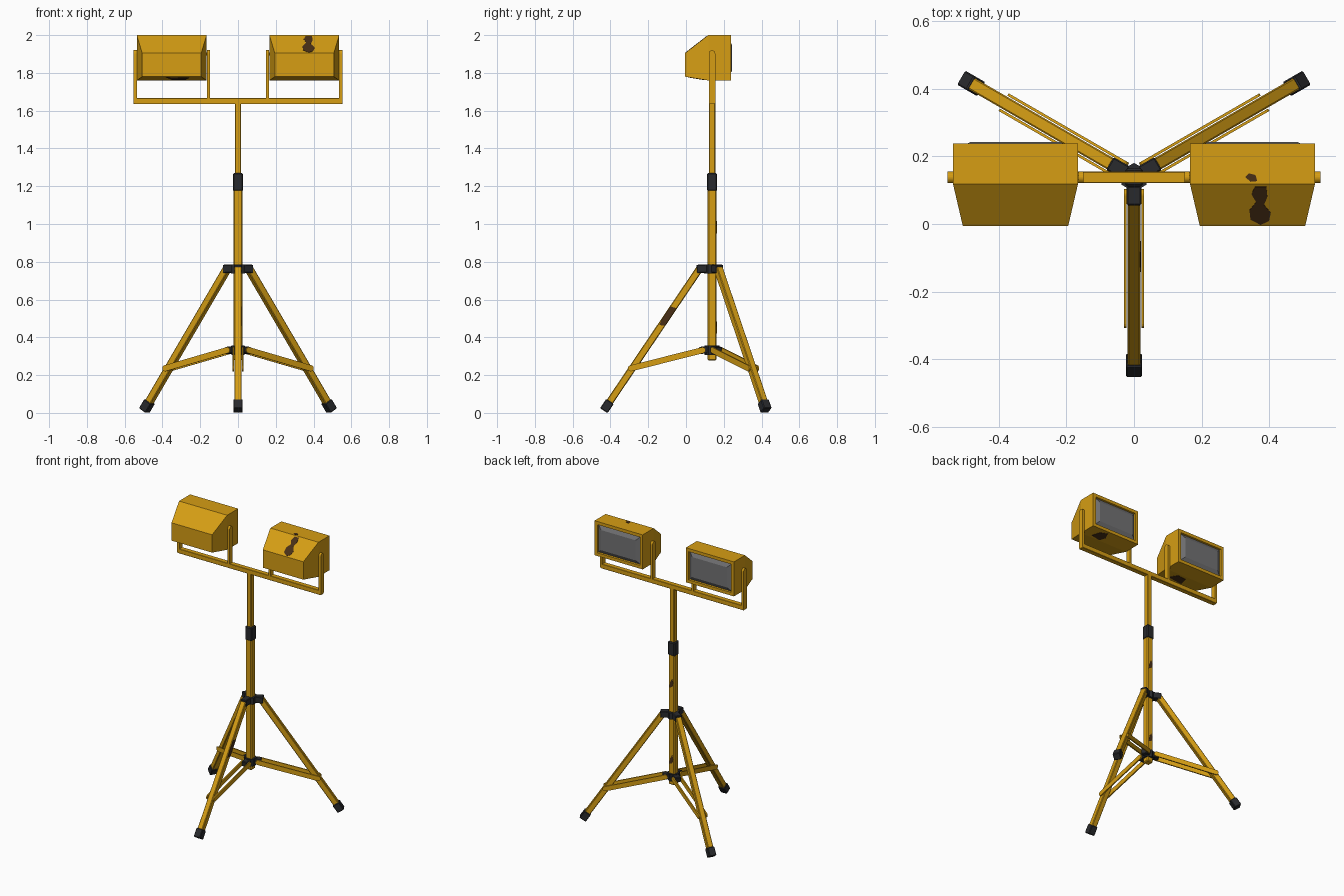
import bpy, bmesh, math
from mathutils import Vector, Matrix

if "Cube" in bpy.data.objects:
    bpy.data.objects.remove(bpy.data.objects["Cube"])

CY = 0.138  # mast position in y


def material(name, col):
    m = bpy.data.materials.new(name)
    m.diffuse_color = (*col, 1)
    m.use_nodes = True
    m.node_tree.nodes["Principled BSDF"].inputs["Base Color"].default_value = m.diffuse_color
    return m


YELLOW = material("yellow_paint", (0.67, 0.34, 0.007))
BLACK = material("black_plastic", (0.022, 0.023, 0.026))
GLASS = material("grey_glass", (0.17, 0.17, 0.175))
RUST = material("brown_rust", (0.065, 0.028, 0.008))


def finish(name, bm, mat):
    bmesh.ops.recalc_face_normals(bm, faces=bm.faces[:])
    me = bpy.data.meshes.new(name)
    bm.to_mesh(me)
    bm.free()
    me.materials.append(mat)
    ob = bpy.data.objects.new(name, me)
    bpy.context.collection.objects.link(ob)
    return ob


def frame(p, q, side):
    """Matrix with z along p->q and x along side, origin at the middle."""
    z = (q - p).normalized()
    y = z.cross(side).normalized()
    x = y.cross(z)
    m = Matrix((x, y, z)).transposed().to_4x4()
    m.translation = (p + q) / 2
    return m


def beam(name, p, q, w, d, mat, side=(1, 0, 0), bevel=0.004):
    p, q = Vector(p), Vector(q)
    bm = bmesh.new()
    bmesh.ops.create_cube(bm, size=1)
    bmesh.ops.scale(bm, vec=(w, d, (q - p).length), verts=bm.verts)
    if bevel:
        bmesh.ops.bevel(bm, geom=bm.edges[:], offset=bevel, segments=1, affect='EDGES')
    bm.transform(frame(p, q, Vector(side)))
    return finish(name, bm, mat)


def strap(name, p, q, thick, width, mat, side, round_start=True):
    """Flat bar with round ends; p and q are the end centres."""
    p, q = Vector(p), Vector(q)
    h, r = (q - p).length / 2, width / 2
    arc = [math.pi * i / 8 for i in range(9)]
    pts = [(r * math.cos(a), h + r * math.sin(a)) for a in arc]
    if round_start:
        pts += [(-r * math.cos(a), -h - r * math.sin(a)) for a in arc]
    else:
        pts += [(-r, -h), (r, -h)]
    bm = bmesh.new()
    f = bm.faces.new([bm.verts.new((-thick / 2, y, z)) for y, z in pts])
    ext = bmesh.ops.extrude_face_region(bm, geom=[f])
    bmesh.ops.translate(bm, vec=(thick, 0, 0),
                        verts=[v for v in ext["geom"] if isinstance(v, bmesh.types.BMVert)])
    bm.transform(frame(p, q, Vector(side)))
    return finish(name, bm, mat)


def loft(name, x, rings, mat):
    """Rectangular rings (y, half width, z low, z high) joined and capped."""
    bm = bmesh.new()
    loops = [[bm.verts.new((x + sx * hw, y, z)) for sx, z in ((-1, a), (1, a), (1, b), (-1, b))]
             for y, hw, a, b in rings]
    for A, B in zip(loops, loops[1:]):
        for i in range(4):
            j = (i + 1) % 4
            bm.faces.new((A[i], A[j], B[j], B[i]))
    bm.faces.new(loops[0])
    bm.faces.new(loops[-1])
    return finish(name, bm, mat)


def rust(name, origin, u, v, pts):
    """Thin paint-wear plate lying on a surface."""
    o, u, v = Vector(origin), Vector(u).normalized(), Vector(v).normalized()
    n = u.cross(v)
    bm = bmesh.new()
    f = bm.faces.new([bm.verts.new(o + u * a + v * b - n * 0.001) for a, b in pts])
    ext = bmesh.ops.extrude_face_region(bm, geom=[f])
    bmesh.ops.translate(bm, vec=n * 0.0025,
                        verts=[w for w in ext["geom"] if isinstance(w, bmesh.types.BMVert)])
    return finish(name, bm, RUST)


# telescopic mast
beam("lower_mast", (0, CY, 0.277), (0, CY, 1.19), 0.047, 0.047, YELLOW, bevel=0.006)
beam("upper_mast", (0, CY, 1.15), (0, CY, 1.64), 0.034, 0.034, YELLOW)
beam("mast_collar", (0, CY, 1.174), (0, CY, 1.27), 0.053, 0.053, BLACK, bevel=0.006)

# hubs around the mast
for name, z, h, r in (("upper_hub", 0.762, 0.046, 0.043), ("lower_hub", 0.332, 0.05, 0.04)):
    bm = bmesh.new()
    bmesh.ops.create_cone(bm, cap_ends=True, segments=6, radius1=r, radius2=r, depth=h)
    bm.transform(Matrix.Translation((0, CY, z)))
    finish(name, bm, BLACK)

# three legs with feet, hub lugs and paired braces
for n, deg in (("front", -90), ("right", 30), ("left", 150)):
    a = math.radians(deg)
    d = Vector((math.cos(a), math.sin(a), 0))
    s = Vector((-math.sin(a), math.cos(a), 0))

    def at(r, z, off=0.0):
        return Vector((0, CY, z)) + d * r + s * off

    axis = (at(0.557, 0.036) - at(0.065, 0.765)).normalized()
    foot = at(0.557, 0.036)
    beam(n + "_leg", at(0.065, 0.765), foot, 0.038, 0.038, YELLOW, s)
    beam(n + "_foot", foot - axis * 0.03, foot + axis * 0.029, 0.048, 0.048, BLACK, s)
    beam(n + "_upper_lug", at(0.025, 0.764), at(0.082, 0.762), 0.044, 0.044, BLACK, s)
    beam(n + "_lower_lug", at(0.02, 0.335), at(0.068, 0.33), 0.044, 0.038, BLACK, s)
    for k in (-1, 1):
        strap(f"{n}_brace_{'a' if k < 0 else 'b'}", at(0.05, 0.332, k * 0.026),
              at(0.43, 0.236, k * 0.026), 0.008, 0.032, YELLOW, s)

# cross bar and lamp brackets
beam("cross_bar", (-0.552, CY, 1.65), (0.552, CY, 1.65), 0.034, 0.032, YELLOW, (0, 1, 0), 0.002)
for sx, n in ((-1, "left"), (1, "right")):
    for x, part in ((0.544, "outer"), (0.157, "inner")):
        strap(f"{n}_{part}_bracket", (sx * x, CY, 1.64), (sx * x, CY, 1.903),
              0.016, 0.034, YELLOW, (1, 0, 0), False)
        inner = 0.53 if part == "outer" else 0.17
        beam(f"{n}_{part}_pivot", (sx * x, CY, 1.9), (sx * inner, CY, 1.9),
             0.015, 0.015, YELLOW, (0, 1, 0), 0)
    # lamp housing: tapered shell with recessed front, and bulging glass
    loft(n + "_lamp_housing", sx * 0.351,
         [(-0.006, 0.156, 1.78, 1.904), (0.118, 0.185, 1.76, 2.0), (0.239, 0.185, 1.76, 2.0),
          (0.239, 0.163, 1.782, 1.978), (0.222, 0.16, 1.785, 1.975)], YELLOW)
    loft(n + "_lamp_glass", sx * 0.351,
         [(0.221, 0.16, 1.785, 1.975), (0.229, 0.16, 1.785, 1.975),
          (0.243, 0.133, 1.81, 1.95)], GLASS)

# worn paint patches
rust("lamp_top_rust", (0.37, -0.006, 1.904), (1, 0, 0), (0, 0.124, 0.096),
     [(0.005, 0.005), (0.03, 0.02), (0.035, 0.05), (0.015, 0.08), (0.025, 0.11), (0.022, 0.148),
      (-0.012, 0.148), (-0.022, 0.12), (-0.008, 0.09), (-0.028, 0.06), (-0.025, 0.025)])
rust("lamp_roof_rust", (0.345, 0.137, 2.0), (1, 0, 0), (0, 1, 0),
     [(-0.015, 0.002), (0.0, -0.012), (0.02, -0.01), (0.015, 0.008), (-0.005, 0.013)])
rust("right_lamp_under_rust", (0.42, 0.17, 1.76), (0, 1, 0), (1, 0, 0),
     [(-0.045, -0.03), (0.0, -0.045), (0.05, -0.02), (0.03, 0.03), (-0.03, 0.045)])
rust("left_lamp_under_rust", (-0.32, 0.0, 1.779), (0, 0.124, -0.02), (1, 0, 0),
     [(0.01, -0.06), (0.09, -0.03), (0.1, 0.04), (0.03, 0.06)])
down = (0, -0.492, -0.729)
rust("front_leg_rust", (0.019, CY - 0.235, 0.513), down, (0, -0.729, 0.492),
     [(-0.06, -0.015), (0.05, -0.017), (0.065, 0.01), (0.03, 0.016), (-0.05, 0.016)])
for i, z in enumerate((0.98, 0.45)):
    rust(f"mast_rust_{i}", (0, CY + 0.0235, z), (-1, 0, 0), (0, 0, 1),
         [(-0.015, -0.03), (0.008, -0.02), (0.016, 0.01), (0.006, 0.035), (-0.008, 0.01)])
